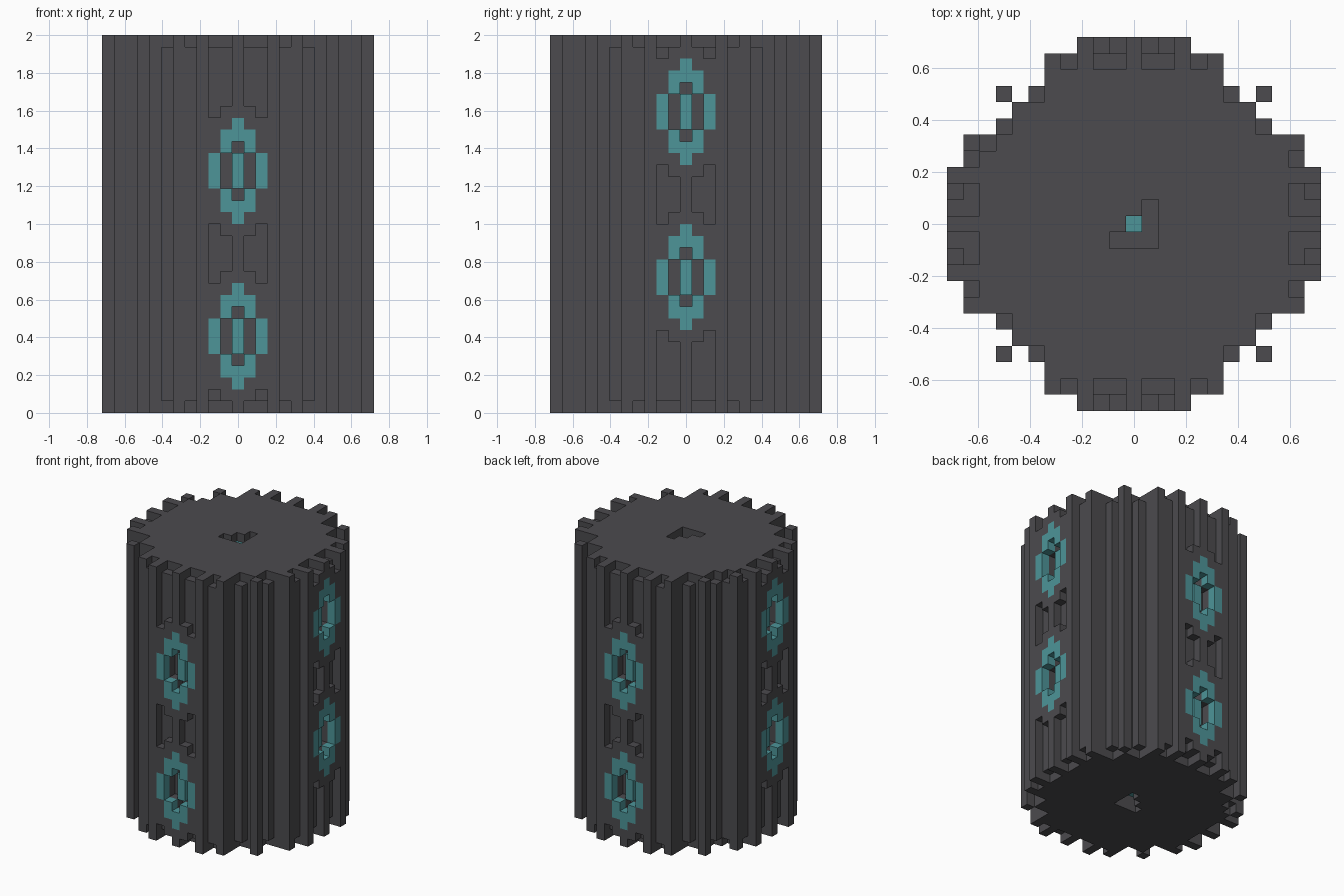
import bpy, bmesh, math
from mathutils import Vector

if "Cube" in bpy.data.objects:
    bpy.data.objects.remove(bpy.data.objects["Cube"], do_unlink=True)

UNIT = 1 / 16          # size of one block
TOP = 31               # index of the highest layer
RADIUS = 11
FRONT_WINDOWS = (6, 20)
SIDE_WINDOWS = (11, 25)
LENS = (4, 3, 1)       # half height of the window by column
INNER = (2, 1)         # half height of the window recess by column


def material(name, color):
    mat = bpy.data.materials.new(name)
    mat.use_nodes = True
    mat.diffuse_color = color
    mat.node_tree.nodes["Principled BSDF"].inputs["Base Color"].default_value = color
    return mat


stone = material("dark stone", (0.072, 0.070, 0.077, 1))
glow = material("teal crystal", (0.075, 0.300, 0.318, 1))


def in_footprint(a, b):
    """Stepped round outline with loose corner ribs; a >= b >= 0."""
    if a <= 7:
        return True
    if a == 8:
        return b <= 6 or b == 8
    return b <= (3 if a == RADIUS else 5)


def window_offset(i, j, k):
    """Column and height of a block relative to the nearest window."""
    on_side = abs(i) > abs(j)
    centres = SIDE_WINDOWS if on_side else FRONT_WINDOWS
    return min(abs(k - c) for c in centres)


def block(i, j, k):
    """Part that a block belongs to, or None where it is empty."""
    a, b = max(abs(i), abs(j)), min(abs(i), abs(j))
    if not in_footprint(a, b):
        return None
    from_end = min(k, TOP - k)

    # L-shaped pit with a crystal in both end caps
    if (i, j) == (0, 0) and from_end <= 1:
        return "crystal_core" if from_end == 1 else None
    if from_end <= 1 and ((abs(i) <= 1 and j == -1) or (i == 1 and j in (0, 1))):
        return None

    # notches around the rim of both end caps
    if from_end == 0:
        if (a >= 10 and b in (1, 2)) or (a, b) in ((10, 4), (8, 6)) or (i, j) == (-9, 5):
            return None

    # windows with a crystal ring, a recess and a framed surround
    if a >= 10 and b <= 2:
        dz = window_offset(i, j, k)
        inside = b < len(INNER) and dz <= INNER[b]
        if inside:
            if a == 10 and b == 0 and dz <= 1:
                return "crystal_windows"
            return None
        if a == RADIUS:
            if dz <= LENS[b]:
                return "crystal_windows"
            # grooves left and right of the middle spine
            if b > 0 and dz > (5 if b == 1 else 4):
                return None
    return "pillar_body"


span = range(-RADIUS, RADIUS + 1)
cells = {}
for i in span:
    for j in span:
        for k in range(TOP + 1):
            part = block(i, j, k)
            if part:
                cells[i, j, k] = part


def build(name, mat):
    """Skin of all blocks of one part, with flat faces merged."""
    bm = bmesh.new()
    verts = {}

    def corner(p):
        key = tuple(round(c * 2) for c in p)
        if key not in verts:
            verts[key] = bm.verts.new((p.x * UNIT, p.y * UNIT, (p.z + 0.5) * UNIT))
        return verts[key]

    for cell, part in cells.items():
        if part != name:
            continue
        for axis in range(3):
            for sign in (-1, 1):
                n = Vector((0, 0, 0))
                n[axis] = sign
                centre = Vector(cell)
                if tuple(int(c) for c in centre + n) in cells:
                    continue
                u = Vector((0, 0, 0))
                u[(axis + 1) % 3] = 0.5
                v = n.cross(u)
                mid = centre + n / 2
                bm.faces.new([corner(mid + d) for d in (-u - v, u - v, u + v, v - u)])
    bmesh.ops.dissolve_limit(bm, angle_limit=math.radians(1),
                             verts=bm.verts, edges=bm.edges)
    mesh = bpy.data.meshes.new(name)
    bm.to_mesh(mesh)
    bm.free()
    mesh.materials.append(mat)
    obj = bpy.data.objects.new(name, mesh)
    bpy.context.collection.objects.link(obj)


build("pillar_body", stone)
build("crystal_windows", glow)
build("crystal_core", glow)
